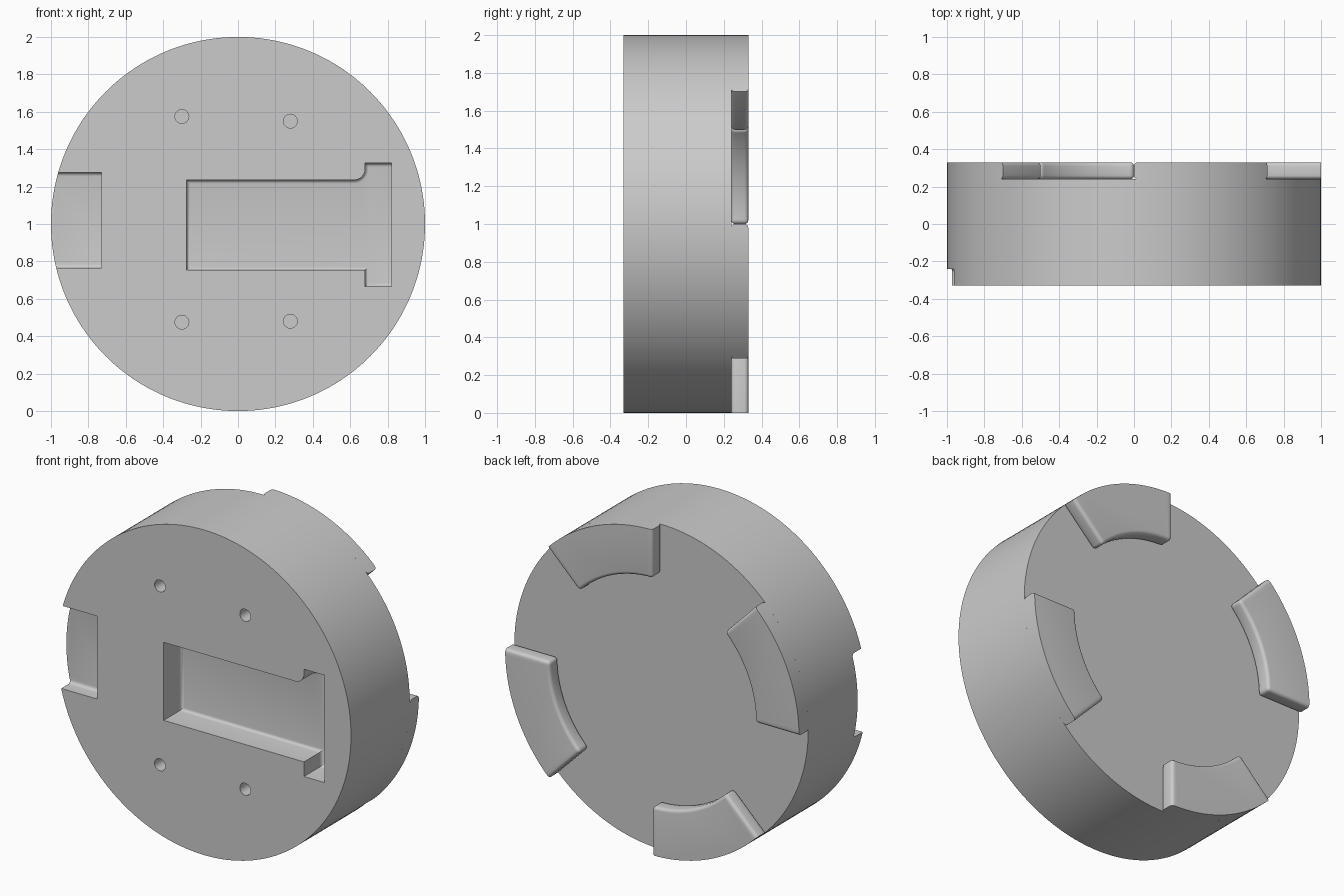
import bpy, bmesh
from math import cos, sin, pi, radians

if "Cube" in bpy.data.objects:
    bpy.data.objects.remove(bpy.data.objects["Cube"])

FRONT, BASE, BACK = -0.33, 0.24, 0.33   # y of front face, rear face, lug tops

grey = bpy.data.materials.new("light grey")
grey.use_nodes = True
grey.diffuse_color = (0.6, 0.6, 0.6, 1)
grey.node_tree.nodes["Principled BSDF"].inputs["Base Color"].default_value = (0.6, 0.6, 0.6, 1)


def arc(cx, cz, r, a0, a1, n):
    """Points on an arc in the x-z plane, angles in degrees."""
    angles = [radians(a0 + (a1 - a0) * i / n) for i in range(n + 1)]
    return [(cx + r * cos(a), cz + r * sin(a)) for a in angles]


def prism(name, outline, y0, y1, round_edge=None, radius=0.02):
    """Extrude an x-z outline along y and round the edges chosen by a rule."""
    bm = bmesh.new()
    face = bm.faces.new([bm.verts.new((x, y0, z)) for x, z in outline])
    ext = bmesh.ops.extrude_face_region(bm, geom=[face])
    for v in ext["geom"]:
        if isinstance(v, bmesh.types.BMVert):
            v.co.y = y1
    bmesh.ops.recalc_face_normals(bm, faces=bm.faces[:])
    if round_edge:
        edges = [e for e in bm.edges if round_edge(e.verts[0].co, e.verts[1].co)
                 and e.calc_face_angle(0) > 0.5]
        bmesh.ops.bevel(bm, geom=edges, offset=radius, segments=4, profile=0.5,
                        affect='EDGES', clamp_overlap=True)
    mesh = bpy.data.meshes.new(name)
    bm.to_mesh(mesh)
    bm.free()
    mesh.materials.append(grey)
    ob = bpy.data.objects.new(name, mesh)
    bpy.context.collection.objects.link(ob)
    return ob


def smooth(ob):
    bpy.ops.object.select_all(action='DESELECT')
    ob.select_set(True)
    bpy.context.view_layer.objects.active = ob
    bpy.ops.object.shade_smooth_by_angle(angle=radians(30))


def cut(ob, cutter):
    """Subtract a cutter and discard it."""
    mod = ob.modifiers.new("cut", 'BOOLEAN')
    mod.operation, mod.solver, mod.object = 'DIFFERENCE', 'EXACT', cutter
    bpy.context.view_layer.objects.active = ob
    bpy.ops.object.modifier_apply(modifier=mod.name)
    bpy.data.objects.remove(cutter)


# Round body
body = prism("body", arc(0, 1, 1, 0, 360, 160)[:-1], FRONT, BASE)

# T-shaped pocket with one rounded shoulder and a filleted floor
floor = FRONT + 0.17
pocket = [(-0.275, 0.755), (0.68, 0.755), (0.68, 0.665), (0.82, 0.665), (0.82, 1.325),
          (0.68, 1.325)] + arc(0.62, 1.295, 0.06, 0, -90, 6) + [(-0.275, 1.235)]
cut(body, prism("pocket_cutter", pocket, FRONT - 0.1, floor,
                lambda a, b: min(a.y, b.y) > floor - 0.001 and min(a.x, b.x) < 0.8))

# Shallow notch in the rim
step = FRONT + 0.09
notch = [(-1.1, 0.765), (-0.73, 0.765), (-0.73, 1.275), (-1.1, 1.275)]
cut(body, prism("notch_cutter", notch, FRONT - 0.1, step,
                lambda a, b: min(a.y, b.y) > step - 0.001 and abs(a.z - b.z) < 0.001))

# Four screw holes
for x, z in [(-0.3, 1.575), (0.28, 1.55), (-0.3, 0.475), (0.28, 0.48)]:
    cut(body, prism("hole_cutter", arc(x, z, 0.037, 0, 360, 24)[:-1], FRONT - 0.1, FRONT + 0.17))
smooth(body)

# Four rear lugs: flush with the rim outside, rounded on all other edges
def off_rim(a, b):
    return min((p.x ** 2 + (p.z - 1) ** 2) for p in (a, b)) < 0.9


for i in range(4):
    end = 90 * i
    outline = arc(0, 1, 1, end - 45.5, end, 20) + arc(0, 1, 0.7, end, end - 45.5, 20)
    lug = prism("rear_lug_%d" % (i + 1), outline, BASE, BACK, off_rim)
    smooth(lug)
